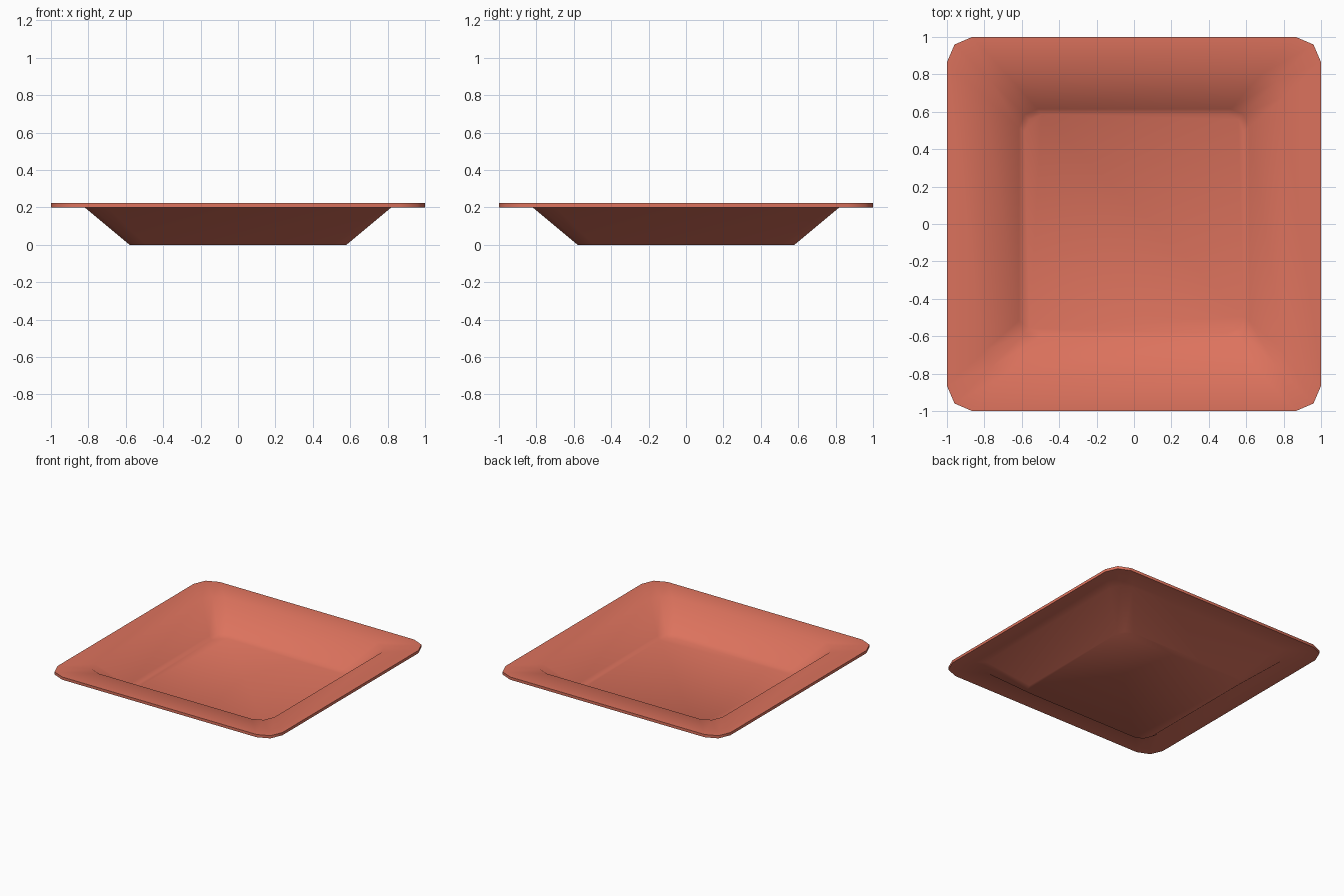
import bpy
import bmesh
import math

cube = bpy.data.objects.get("Cube")
if cube:
    bpy.data.objects.remove(cube, do_unlink=True)

# Glaze
glaze = bpy.data.materials.new("terracotta_red")
glaze.use_nodes = True
colour = (0.72, 0.17, 0.11, 1)
glaze.diffuse_color = colour
glaze.node_tree.nodes["Principled BSDF"].inputs["Base Color"].default_value = colour


def rounded_square(bm, half, z, corner):
    """Ring of a square whose corners are cut with three points each."""
    ring = []
    inner = half - corner
    mid = half - corner * 0.3
    for turn in range(4):
        c, s = round(math.cos(turn * math.pi / 2)), round(math.sin(turn * math.pi / 2))
        for x, y in ((half, inner), (mid, mid), (inner, half)):
            ring.append(bm.verts.new((x * c - y * s, x * s + y * c, z)))
    return ring


# Cross-section from the underside, round the rim, to the inner floor:
# half width, height, corner cut
profile = [
    (0.58, 0.0, 0.09),
    (0.82, 0.2, 0.12),
    (1.0, 0.2, 0.135),
    (1.0, 0.222, 0.135),
    (0.80, 0.222, 0.12),
    (0.615, 0.04, 0.1),
    (0.585, 0.022, 0.09),
]

bm = bmesh.new()
rings = [rounded_square(bm, *p) for p in profile]
for lower, upper in zip(rings, rings[1:]):
    for i in range(len(lower)):
        j = (i + 1) % len(lower)
        bm.faces.new((lower[i], lower[j], upper[j], upper[i]))

# Base and inner floor
bm.faces.new(rings[0][::-1])
bm.faces.new(rings[-1])
bmesh.ops.recalc_face_normals(bm, faces=bm.faces)

mesh = bpy.data.meshes.new("square_plate")
bm.to_mesh(mesh)
bm.free()
mesh.materials.append(glaze)
plate = bpy.data.objects.new("square_plate", mesh)
bpy.context.collection.objects.link(plate)

# Smooth bowl with a crisp rim edge
bpy.ops.object.select_all(action="DESELECT")
plate.select_set(True)
bpy.context.view_layer.objects.active = plate
bpy.ops.object.shade_smooth_by_angle(angle=math.radians(60))
